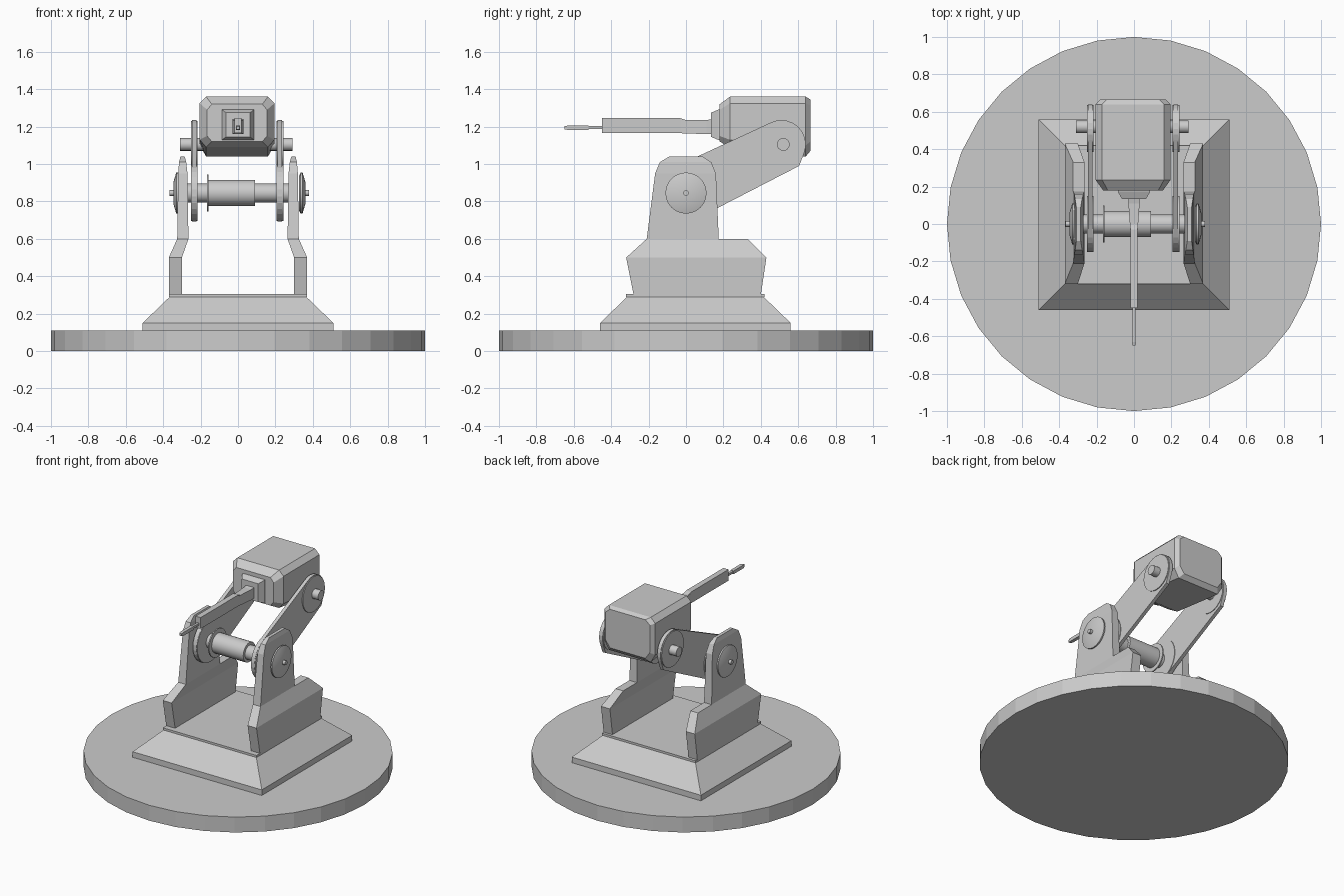
import bpy, bmesh, math
from mathutils import Matrix, Vector

cube = bpy.data.objects.get("Cube")
if cube:
    bpy.data.objects.remove(cube, do_unlink=True)

grey = bpy.data.materials.new("plain grey")
grey.use_nodes = True
colour = (0.6, 0.6, 0.6, 1)
grey.diffuse_color = colour
grey.node_tree.nodes["Principled BSDF"].inputs["Base Color"].default_value = colour


def finish(bm, name, smooth=False):
    bmesh.ops.recalc_face_normals(bm, faces=bm.faces)
    mesh = bpy.data.meshes.new(name)
    bm.to_mesh(mesh)
    bm.free()
    obj = bpy.data.objects.new(name, mesh)
    bpy.context.collection.objects.link(obj)
    mesh.materials.append(grey)
    if smooth:
        bpy.ops.object.select_all(action='DESELECT')
        obj.select_set(True)
        bpy.context.view_layer.objects.active = obj
        bpy.ops.object.shade_smooth_by_angle(angle=math.radians(35))
    return obj


def loft(name, rings, smooth=False):
    """Skin a closed solid over rings with equal point counts."""
    bm = bmesh.new()
    loops = [[bm.verts.new(p) for p in ring] for ring in rings]
    count = len(loops[0])
    for a, b in zip(loops, loops[1:]):
        for i in range(count):
            j = (i + 1) % count
            bm.faces.new((a[i], a[j], b[j], b[i]))
    bm.faces.new(loops[0])
    bm.faces.new(loops[-1])
    return finish(bm, name, smooth)


def rect(x0, x1, y0, y1, z):
    return [(x0, y0, z), (x1, y0, z), (x1, y1, z), (x0, y1, z)]


def box_along_y(name, sections):
    """Tapered box from (y, half width, bottom, top) sections."""
    return loft(name, [[(-w, y, b), (w, y, b), (w, y, t), (-w, y, t)]
                       for y, w, b, t in sections])


def turned(name, y, z, steps, sides=24, smooth=True):
    """Round part along x from (x, radius) steps."""
    angles = [2 * math.pi * i / sides for i in range(sides)]
    return loft(name, [[(x, y + r * math.cos(a), z + r * math.sin(a)) for a in angles]
                       for x, r in steps], smooth)


def arc(cy, cz, r, start, end, n):
    return [(cy + r * math.cos(math.radians(start + (end - start) * i / n)),
             cz + r * math.sin(math.radians(start + (end - start) * i / n)))
            for i in range(n + 1)]


def plate(name, outline, x0, x1):
    return loft(name, [[(x, y, z) for y, z in outline] for x in (x0, x1)])


# Round ground plate
bm = bmesh.new()
bmesh.ops.create_cone(bm, cap_ends=True, segments=32, radius1=1, radius2=1, depth=0.11,
                      matrix=Matrix.Translation((0, 0, 0.055)))
finish(bm, "ground_plate")

# Sloped pedestal with a thin lip
loft("pedestal", [rect(-h, h, 0.05 - h, 0.05 + h, z) for h, z in
                  ((0.51, 0.11), (0.51, 0.15), (0.365, 0.29))])
loft("pedestal_lip", [rect(-0.37, 0.37, -0.32, 0.42, z) for z in (0.29, 0.305)])

PIVOT_Z = 0.845
for side, s in (("left", 1), ("right", -1)):
    # Support bracket: splayed foot, then a narrow upright
    foot = ((0.30, 0.30, 0.37, -0.28, 0.40), (0.50, 0.30, 0.37, -0.32, 0.43),
            (0.60, 0.265, 0.325, -0.21, 0.33))
    loft(side + "_support_foot", [rect(s * a, s * b, y0, y1, z) for z, a, b, y0, y1 in foot])
    upright = ((0.60, 0.265, 0.325, -0.21, 0.175), (0.95, 0.27, 0.32, -0.165, 0.16),
               (1.01, 0.277, 0.315, -0.14, 0.135), (1.04, 0.285, 0.308, -0.09, 0.09))
    loft(side + "_support_upright",
         [rect(s * a, s * b, y0, y1, z) for z, a, b, y0, y1 in upright])

    # Bearing cap and its centre pin
    x = 0.325 if s > 0 else -0.31
    turned(side + "_bearing_cap", 0, PIVOT_Z,
           [(x, 0.09), (x + s * 0.01, 0.11), (x + s * 0.02, 0.11), (x + s * 0.035, 0.06)])
    turned(side + "_bearing_pin", 0, PIVOT_Z, [(x, 0.015), (x + s * 0.055, 0.015)], 12)

    # Lifting arm with round bosses at both ends
    x = -0.005 + s * 0.212
    outline = (arc(0, PIVOT_Z, 0.152, 118, 310, 14) + [(0.605, 0.99)]
               + arc(0.51, 1.105, 0.13, -20, 118, 10))
    plate(side + "_arm", outline, x + s * 0.004, x + s * 0.029)
    turned(side + "_arm_lower_boss", 0, PIVOT_Z, [(x, 0.15), (x + s * 0.035, 0.15)])
    turned(side + "_arm_upper_boss", 0.51, 1.105, [(x, 0.125), (x + s * 0.035, 0.125)])

# Cross shaft with a drum and flange
turned("cross_shaft", 0, PIVOT_Z, [(-0.285, 0.05), (0.285, 0.05)])
turned("shaft_drum", 0, PIVOT_Z, [(-0.16, 0.07), (0.09, 0.07)])
turned("drum_flange", 0, PIVOT_Z, [(-0.167, 0.1), (-0.159, 0.1)])
turned("head_pin", 0.52, 1.105, [(-0.31, 0.034), (0.292, 0.034)], 16)


# Faceted head with a sloped underside
def octagon(y, w, bottom, top, cut_x, cut_low, cut_top):
    half = [(w - cut_x, bottom), (w, bottom + cut_low), (w, top - cut_top), (w - cut_x, top)]
    return ([(x - 0.005, y, z) for x, z in half]
            + [(-x - 0.005, y, z) for x, z in reversed(half)])


loft("head", [octagon(0.18, 0.16, 1.12, 1.32, 0.025, 0.03, 0.03),
              octagon(0.235, 0.2, 1.09, 1.36, 0.035, 0.04, 0.035),
              octagon(0.64, 0.2, 1.04, 1.36, 0.035, 0.06, 0.035),
              octagon(0.665, 0.175, 1.07, 1.345, 0.035, 0.05, 0.03)])

# Stepped mantlet and barrel
box_along_y("mantlet", [(0.19, 0.088, 1.125, 1.295), (0.17, 0.085, 1.13, 1.29),
                        (0.135, 0.065, 1.145, 1.275)])
box_along_y("barrel_root", [(0.14, 0.03, 1.16, 1.24), (0.11, 0.03, 1.16, 1.235),
                            (-0.03, 0.02, 1.165, 1.235)])
box_along_y("barrel_housing", [(0.0, 0.02, 1.165, 1.235), (-0.03, 0.02, 1.165, 1.245),
                               (-0.45, 0.02, 1.165, 1.245)])
box_along_y("barrel", [(-0.44, 0.008, 1.187, 1.203), (-0.62, 0.008, 1.187, 1.203)])
box_along_y("muzzle", [(-0.52, 0.012, 1.182, 1.206), (-0.63, 0.012, 1.182, 1.206),
                       (-0.65, 0.008, 1.186, 1.202)])
